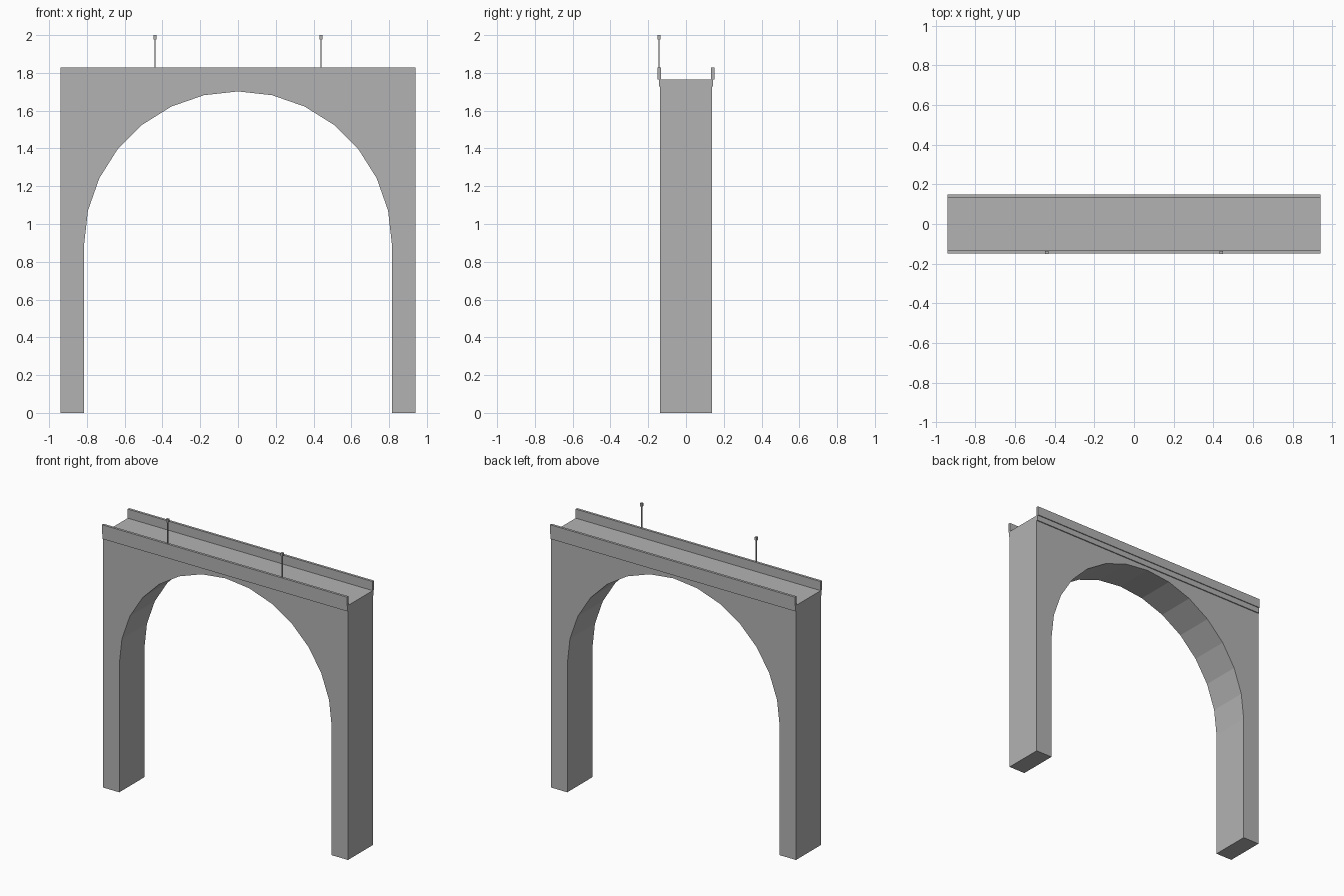
import bpy, bmesh, math

if "Cube" in bpy.data.objects:
    bpy.data.objects.remove(bpy.data.objects["Cube"])

concrete = bpy.data.materials.new("concrete_grey")
concrete.diffuse_color = (0.45, 0.45, 0.45, 1)
concrete.use_nodes = True
concrete.node_tree.nodes["Principled BSDF"].inputs["Base Color"].default_value = concrete.diffuse_color


def extrude(name, outline, to3d, offset):
    """Make a solid from a closed 2D outline."""
    bm = bmesh.new()
    face = bm.faces.new([bm.verts.new(to3d(a, b)) for a, b in outline])
    res = bmesh.ops.extrude_face_region(bm, geom=[face])
    verts = [v for v in res["geom"] if isinstance(v, bmesh.types.BMVert)]
    bmesh.ops.translate(bm, verts=verts, vec=offset)
    bmesh.ops.recalc_face_normals(bm, faces=bm.faces)
    mesh = bpy.data.meshes.new(name)
    bm.to_mesh(mesh)
    bm.free()
    mesh.materials.append(concrete)
    ob = bpy.data.objects.new(name, mesh)
    bpy.context.collection.objects.link(ob)
    return ob


def box(name, x, y, w, z0, z1):
    h = w / 2
    outline = [(x - h, y - h), (x + h, y - h), (x + h, y + h), (x - h, y + h)]
    return extrude(name, outline, lambda a, b: (a, b, z0), (0, 0, z1 - z0))


HALF_LEN, HALF_W, DECK = 0.94, 0.137, 1.765

# arched body: two legs joined by a 14-sided half-round opening
SEGS, RX, RZ, SPRING = 14, 0.815, 0.812, 0.89
arch = [(RX * math.cos(math.pi * i / SEGS), SPRING + RZ * math.sin(math.pi * i / SEGS))
        for i in range(SEGS + 1)]
outline = ([(-HALF_LEN, 0), (-HALF_LEN, DECK), (HALF_LEN, DECK), (HALF_LEN, 0), (RX, 0)]
           + arch + [(-RX, 0)])
extrude("arched_body", outline, lambda x, z: (x, -HALF_W, z), (0, 2 * HALF_W, 0))

# stepped parapets along both edges of the deck
profile = [(0.133, 1.727), (0.144, 1.727), (0.144, 1.765), (0.15, 1.765),
           (0.15, 1.828), (0.133, 1.828)]
for side, name in ((-1, "front_parapet"), (1, "back_parapet")):
    extrude(name, profile, lambda y, z: (-HALF_LEN, side * y, z), (2 * HALF_LEN, 0, 0))

# slim posts with small heads on the front parapet
for x, name in ((-0.44, "left"), (0.44, "right")):
    box(name + "_post", x, -0.143, 0.006, 1.82, 1.985)
    box(name + "_post_head", x, -0.143, 0.016, 1.978, 2.0)
